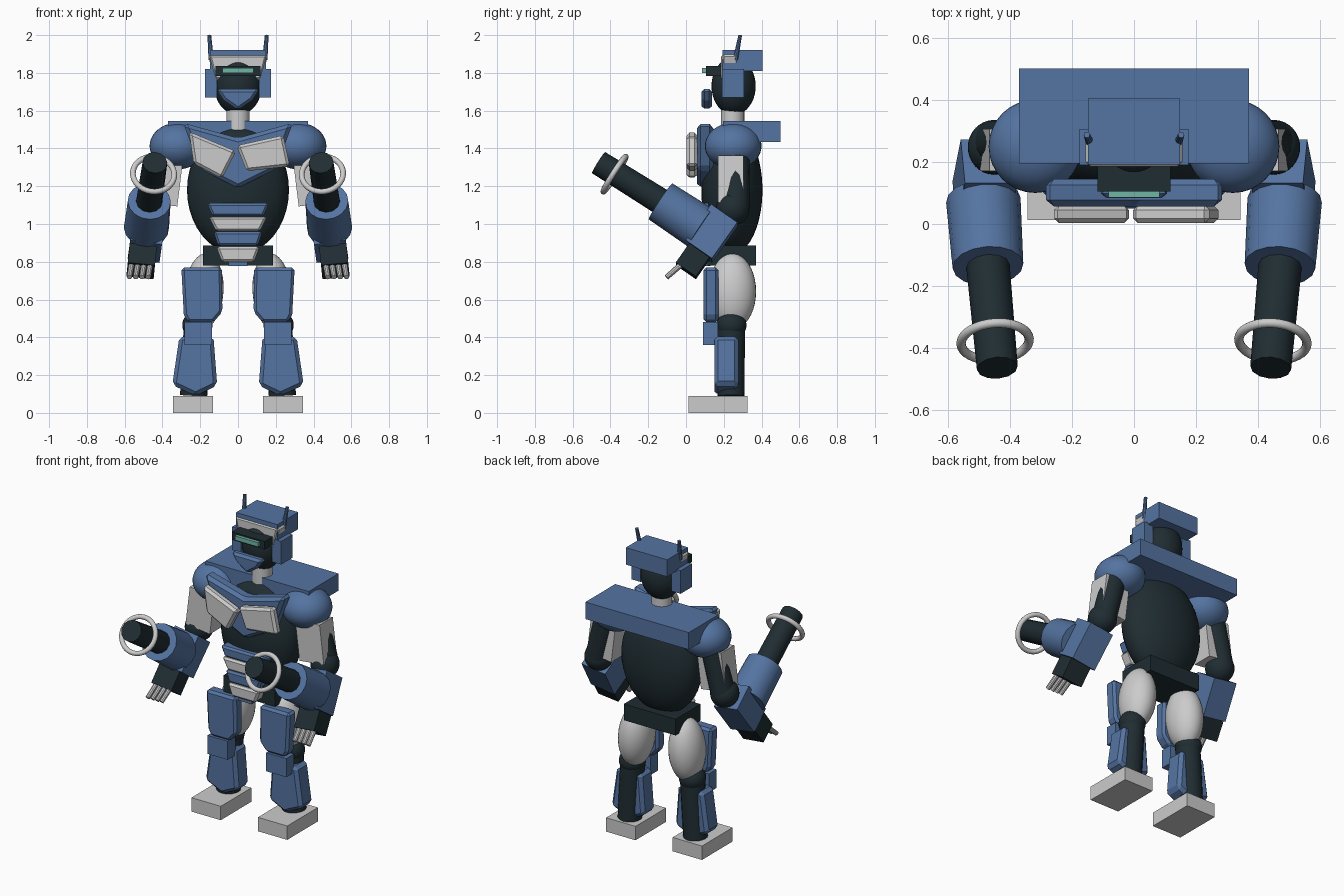
import bpy, bmesh
from math import radians
from mathutils import Vector, Matrix, Euler

if "Cube" in bpy.data.objects:
    bpy.data.objects.remove(bpy.data.objects["Cube"])


def material(name, rgb):
    m = bpy.data.materials.new(name)
    m.diffuse_color = (*rgb, 1)
    m.use_nodes = True
    m.node_tree.nodes["Principled BSDF"].inputs["Base Color"].default_value = m.diffuse_color
    return m


BLUE = material("blue_armor", (0.09, 0.175, 0.36))
DARK = material("dark_frame", (0.014, 0.026, 0.032))
TEAL = material("visor_glow", (0.16, 0.46, 0.38))


def finish(name, bm, mat=None, smooth=False, bevel=0):
    bmesh.ops.recalc_face_normals(bm, faces=bm.faces)
    me = bpy.data.meshes.new(name)
    bm.to_mesh(me)
    bm.free()
    ob = bpy.data.objects.new(name, me)
    bpy.context.collection.objects.link(ob)
    if mat:
        me.materials.append(mat)
    if bevel:
        b = ob.modifiers.new("bevel", 'BEVEL')
        b.width = bevel
        b.segments = 1
    if smooth:
        bpy.ops.object.select_all(action='DESELECT')
        ob.select_set(True)
        bpy.context.view_layer.objects.active = ob
        bpy.ops.object.shade_smooth_by_angle(angle=radians(35))
    return ob


def block(name, center, size, mat=None, rot=(0, 0, 0)):
    bm = bmesh.new()
    e = Euler([radians(a) for a in rot])
    bmesh.ops.create_cube(bm, size=1, matrix=Matrix.LocRotScale(Vector(center), e, Vector(size)))
    return finish(name, bm, mat)


def ball(name, center, radii, mat=None, rot=(0, 0, 0)):
    bm = bmesh.new()
    e = Euler([radians(a) for a in rot])
    bmesh.ops.create_uvsphere(bm, u_segments=32, v_segments=20, radius=1,
                              matrix=Matrix.LocRotScale(Vector(center), e, Vector(radii)))
    return finish(name, bm, mat, smooth=True)


def axis_matrix(a, b):
    a, b = Vector(a), Vector(b)
    return Matrix.Translation((a + b) / 2) @ (b - a).to_track_quat('Z', 'Y').to_matrix().to_4x4()


def rod(name, a, b, r1, r2, mat=None, sides=20):
    bm = bmesh.new()
    bmesh.ops.create_cone(bm, cap_ends=True, segments=sides, radius1=r1, radius2=r2,
                          depth=(Vector(b) - Vector(a)).length, matrix=axis_matrix(a, b))
    return finish(name, bm, mat, smooth=True)


def plate(name, pts, y0, y1, mat=None, s=1, bevel=0.015):
    """Armour plate: front-view (x, z) outline extruded from y0 back to y1."""
    bm = bmesh.new()
    f = bm.faces.new([bm.verts.new((s * x, y0, z)) for x, z in pts])
    ext = bmesh.ops.extrude_face_region(bm, geom=[f])["geom"]
    bmesh.ops.translate(bm, vec=(0, y1 - y0, 0),
                        verts=[g for g in ext if isinstance(g, bmesh.types.BMVert)])
    return finish(name, bm, mat, bevel=bevel)


def torus(name, center, direction, R, r, n=36, m=12):
    bm = bmesh.new()
    circ = bmesh.ops.create_circle(bm, segments=m, radius=r,
                                   matrix=Matrix.Translation((R, 0, 0)) @ Matrix.Rotation(radians(90), 4, 'X'))
    bmesh.ops.spin(bm, geom=circ["verts"] + bm.edges[:], cent=(0, 0, 0), axis=(0, 0, 1),
                   angle=radians(360), steps=n, use_merge=True)
    bmesh.ops.remove_doubles(bm, verts=bm.verts, dist=1e-5)
    q = Vector(direction).to_track_quat('Z', 'Y').to_matrix().to_4x4()
    bmesh.ops.transform(bm, matrix=Matrix.Translation(center) @ q, verts=bm.verts)
    return finish(name, bm, smooth=True)


# Torso, pelvis and back unit
ball("torso", (0, 0.243, 1.18), (0.27, 0.162, 0.34), DARK)
block("pelvis", (0, 0.243, 0.833), (0.37, 0.256, 0.105), DARK)
block("crotch_guard", (0, 0.1, 0.825), (0.1, 0.06, 0.095), BLUE)
block("back_unit", (0, 0.348, 1.49), (0.74, 0.305, 0.11), BLUE)

# Chest armour
plate("chest_plate", [(-0.29, 1.535), (0, 1.455), (0.29, 1.535), (0.2, 1.29), (0, 1.19), (-0.2, 1.29)],
      0.057, 0.145, BLUE, bevel=0.02)
plate("chest_panel_right", [(-0.26, 1.49), (-0.01, 1.385), (-0.085, 1.24), (-0.235, 1.32)], 0.003, 0.06)
plate("chest_panel_left", [(-0.008, 1.415), (0.24, 1.47), (0.275, 1.305), (0.045, 1.28)], 0.003, 0.06)

# Stacked abdomen plates
for i, (top, bot, z1, z0) in enumerate([(0.165, 0.135, 1.11, 1.042), (0.155, 0.115, 1.038, 0.962),
                                        (0.13, 0.105, 0.96, 0.885), (0.115, 0.085, 0.88, 0.8)]):
    plate(f"abdomen_plate_{i + 1}", [(-top, z1), (top, z1), (bot, z0), (-bot, z0)],
          0.05, 0.13, None if i % 2 else BLUE, bevel=0.012)

# Neck and head
rod("neck", (0, 0.247, 1.48), (0, 0.247, 1.61), 0.062, 0.062)
ball("head", (0, 0.252, 1.73), (0.125, 0.117, 0.153), DARK)
block("helmet_top", (0, 0.298, 1.865), (0.296, 0.212, 0.11), BLUE)
plate("helmet_brim", [(-0.16, 1.9), (0.16, 1.9), (0.125, 1.76), (-0.125, 1.76)], 0.185, 0.28)
block("visor_housing", (0, 0.153, 1.81), (0.236, 0.096, 0.052), DARK)
block("visor", (0, 0.098, 1.813), (0.165, 0.026, 0.028), TEAL)
plate("mouth_guard", [(-0.115, 1.715), (0.115, 1.715), (0.075, 1.655), (0, 1.603), (-0.075, 1.655)],
      0.083, 0.137, BLUE)

# Paired parts: s = -1 right side, s = 1 left side
for s, side in ((-1, "right"), (1, "left")):
    def n(part):
        return f"{part}_{side}"

    block(n("ear_guard"), (s * 0.143, 0.248, 1.745), (0.066, 0.116, 0.15), BLUE)
    rod(n("antenna"), (s * 0.142, 0.262, 1.87), (s * 0.152, 0.287, 2.0), 0.014, 0.01, BLUE, 10)

    # Leg
    ball(n("thigh"), (s * 0.18, 0.245, 0.643), (0.103, 0.126, 0.202), rot=(0, -s * 4, 0))
    plate(n("thigh_plate"), [(0.3, 0.77), (0.085, 0.77), (0.083, 0.535), (0.13, 0.48), (0.265, 0.48),
                             (0.287, 0.52)], 0.093, 0.172, BLUE, s)
    ball(n("knee_joint"), (s * 0.215, 0.24, 0.465), (0.08, 0.08, 0.075), DARK)
    rod(n("calf"), (s * 0.235, 0.238, 0.09), (s * 0.212, 0.238, 0.48), 0.072, 0.074, DARK)
    block(n("knee_guard"), (s * 0.21, 0.13, 0.42), (0.145, 0.078, 0.12), BLUE)
    plate(n("shin_plate"), [(0.31, 0.405), (0.13, 0.405), (0.11, 0.145), (0.225, 0.09), (0.348, 0.148)],
          0.15, 0.278, BLUE, s, 0.02)
    block(n("foot"), (s * 0.238, 0.17, 0.045), (0.21, 0.313, 0.09))

    # Arm
    ball(n("shoulder"), (s * 0.318, 0.25, 1.413), (0.15, 0.15, 0.123), BLUE)
    rod(n("upper_arm"), (s * 0.45, 0.262, 1.08), (s * 0.37, 0.265, 1.4), 0.073, 0.073, DARK)
    block(n("upper_arm_plate"), (s * 0.393, 0.238, 1.228), (0.175, 0.135, 0.25), rot=(0, -s * 7, 0))
    ball(n("elbow"), (s * 0.45, 0.247, 1.08), (0.085, 0.088, 0.088), DARK)
    block(n("forearm"), (s * 0.48, 0.135, 0.95), (0.17, 0.17, 0.235), BLUE, (-35, -s * 8, 0))
    block(n("hand"), (s * 0.51, 0.035, 0.803), (0.145, 0.13, 0.125), DARK, (-35, -s * 6, 0))
    for i in range(4):
        x = 0.464 + i * 0.033
        rod(f"finger_{i + 1}_{side}", (s * x, -0.02, 0.79), (s * (x + 0.012), -0.103, 0.718),
            0.016, 0.014, None, 10)

    # Forearm cannon with sighting ring
    a, b, c = (s * 0.485, 0.077, 0.98), (s * 0.47, -0.135, 1.12), (s * 0.44, -0.463, 1.325)
    rod(n("cannon_body"), a, b, 0.12, 0.114, BLUE, 16)
    rod(n("cannon_barrel"), b, c, 0.07, 0.066, DARK, 12)
    torus(n("cannon_ring"), (s * 0.447, -0.378, 1.264), Vector(c) - Vector(a), 0.11, 0.015)
